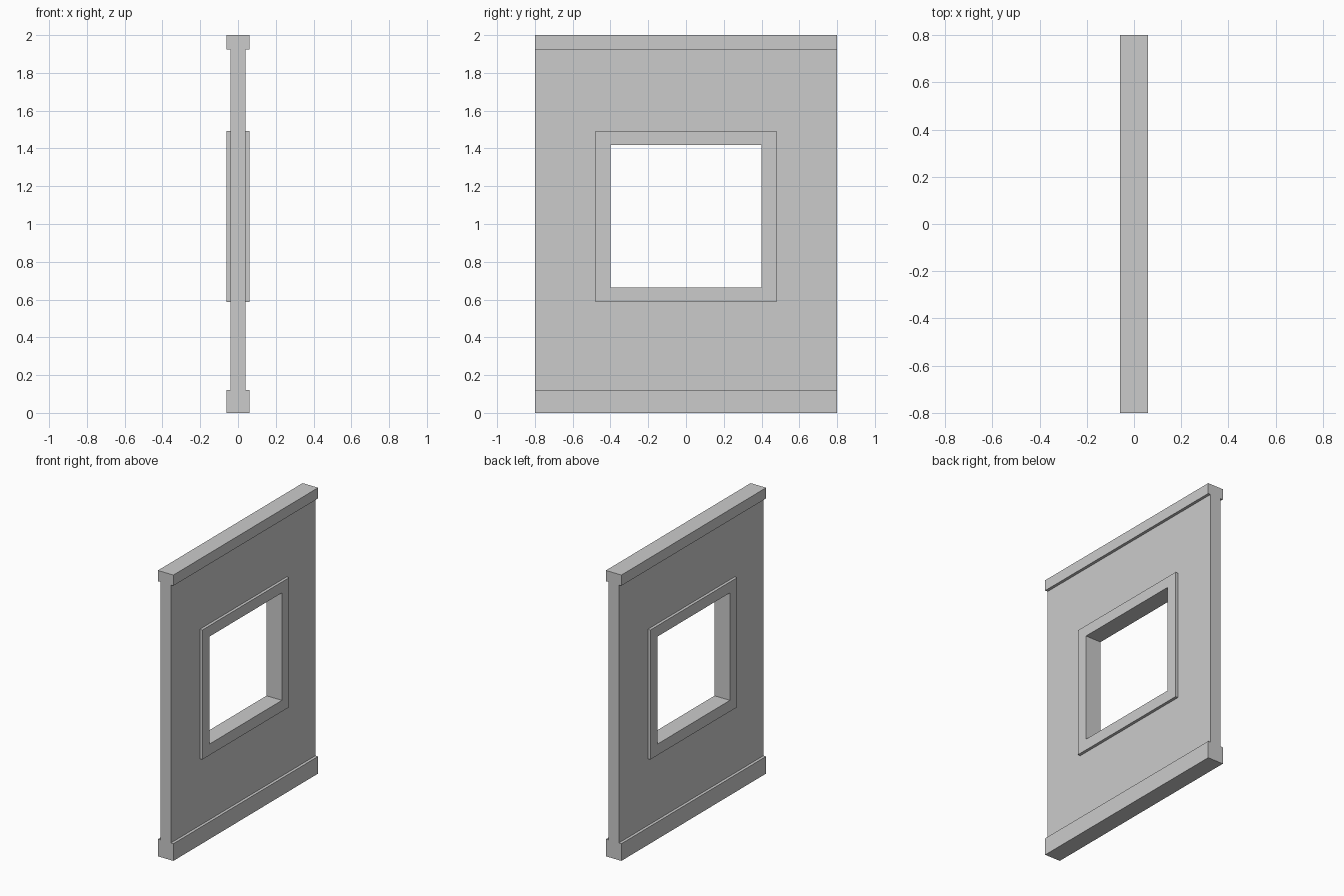
import bpy, bmesh

if "Cube" in bpy.data.objects:
    bpy.data.objects.remove(bpy.data.objects["Cube"])

HALF_W = 0.8            # half panel width along y
WALL, TRIM = 0.04, 0.06  # half thicknesses along x


def extrude_profile(name, half_profile, half_y):
    """Mirror an (x, z) half profile across x = 0 and extrude it along y."""
    pts = half_profile + [(-x, z) for x, z in reversed(half_profile)]
    bm = bmesh.new()
    face = bm.faces.new([bm.verts.new((x, -half_y, z)) for x, z in pts])
    ext = bmesh.ops.extrude_face_region(bm, geom=[face])
    moved = [v for v in ext["geom"] if isinstance(v, bmesh.types.BMVert)]
    bmesh.ops.translate(bm, verts=moved, vec=(0, 2 * half_y, 0))
    bmesh.ops.recalc_face_normals(bm, faces=bm.faces)
    mesh = bpy.data.meshes.new(name)
    bm.to_mesh(mesh)
    bm.free()
    obj = bpy.data.objects.new(name, mesh)
    bpy.context.collection.objects.link(obj)
    return obj


def boolean(target, tool, operation):
    """Apply a boolean and remove the helper solid."""
    mod = target.modifiers.new(tool.name, 'BOOLEAN')
    mod.operation, mod.solver, mod.object = operation, 'EXACT', tool
    tool.hide_render = True
    bpy.context.view_layer.objects.active = target
    bpy.ops.object.modifier_apply(modifier=mod.name)
    bpy.data.objects.remove(tool)


# Wall with wider skirting at the bottom and cap rail at the top
wall = extrude_profile("window_wall", [
    (TRIM, 0), (TRIM, 0.12), (WALL, 0.12),
    (WALL, 1.925), (TRIM, 1.925), (TRIM, 2)], HALF_W)

# Raised window frame on both faces
frame = extrude_profile("window_frame", [(TRIM, 0.587), (TRIM, 1.493)], 0.48)
boolean(wall, frame, 'UNION')

# Window opening
opening = extrude_profile("window_opening", [(0.2, 0.665), (0.2, 1.417)], 0.4)
boolean(wall, opening, 'DIFFERENCE')
